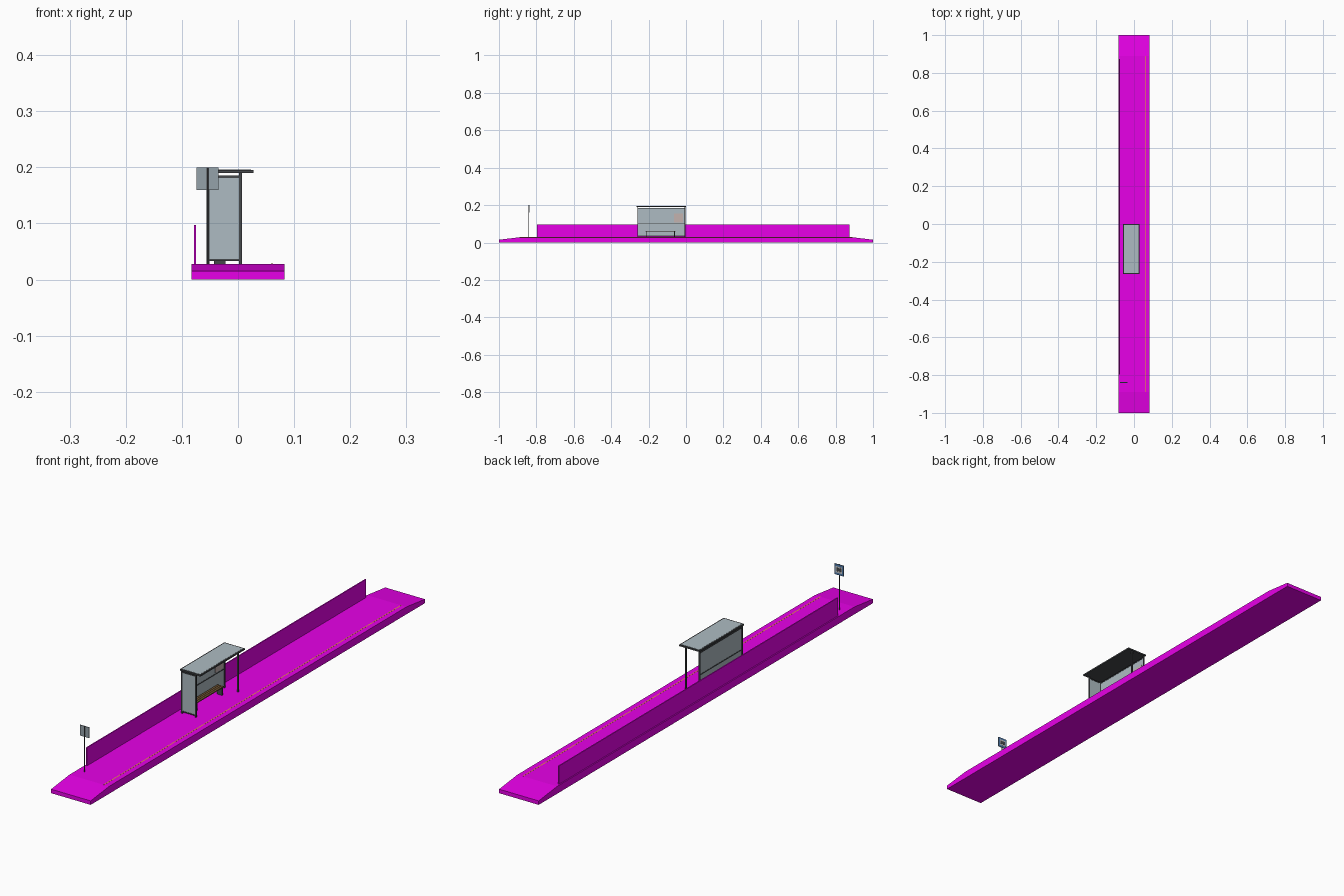
import bpy, bmesh

if "Cube" in bpy.data.objects:
    bpy.data.objects.remove(bpy.data.objects["Cube"])


def mat(name, r, g, b):
    m = bpy.data.materials.new(name)
    m.diffuse_color = (r, g, b, 1)
    m.use_nodes = True
    m.node_tree.nodes["Principled BSDF"].inputs["Base Color"].default_value = m.diffuse_color
    return m


MAGENTA = mat("magenta", 0.8, 0.0, 0.8)
YELLOW = mat("yellow", 0.8, 0.45, 0.02)
DARK = mat("dark_metal", 0.06, 0.065, 0.07)
GLASS = mat("pale_glass", 0.42, 0.5, 0.54)
WOOD = mat("wood", 0.2, 0.11, 0.04)
BLUE = mat("blue", 0.08, 0.2, 0.42)
WHITE = mat("white", 0.75, 0.75, 0.75)
PAPER = mat("paper", 0.55, 0.45, 0.43)
GREY = mat("sign_grey", 0.3, 0.36, 0.4)


def finish(name, bm, material):
    bmesh.ops.recalc_face_normals(bm, faces=bm.faces)
    me = bpy.data.meshes.new(name)
    bm.to_mesh(me)
    bm.free()
    ob = bpy.data.objects.new(name, me)
    bpy.context.collection.objects.link(ob)
    me.materials.append(material)
    return ob


def box(name, x, y, z, material):
    """Box from (min, max) ranges on each axis."""
    bm = bmesh.new()
    bmesh.ops.create_cube(bm, size=1)
    for v in bm.verts:
        v.co = [r[0] if c < 0 else r[1] for c, r in zip(v.co, (x, y, z))]
    return finish(name, bm, material)


def extrude_x(name, profile, x0, x1, material):
    """Extrude a (y, z) outline along x."""
    bm = bmesh.new()
    f = bm.faces.new([bm.verts.new((x0, y, z)) for y, z in profile])
    ext = bmesh.ops.extrude_face_region(bm, geom=[f])["geom"]
    bmesh.ops.translate(bm, vec=(x1 - x0, 0, 0),
                        verts=[g for g in ext if isinstance(g, bmesh.types.BMVert)])
    return finish(name, bm, material)


TOP = 0.028

# Platform with ramped ends
extrude_x("platform", [(-1, 0), (1, 0), (1, 0.015), (0.89, TOP), (-0.89, TOP), (-1, 0.015)],
          -0.083, 0.083, MAGENTA)
# Yellow edge line
box("safety_line", (0.059, 0.062), (-0.89, 0.89), (TOP - 0.001, TOP + 0.0003), YELLOW)
# Rear wall
box("rear_wall", (-0.0785, -0.0745), (-0.797, 0.873), (TOP - 0.001, 0.097), MAGENTA)

# Shelter posts
Y0, Y1 = -0.258, -0.006
XB, XF = -0.053, 0.0045
for side, y in (("near", Y0), ("far", Y1)):
    for place, x in (("rear", XB), ("front", XF)):
        box(f"{side}_{place}_post", (x - 0.0025, x + 0.0025), (y - 0.0025, y + 0.0025),
            (TOP - 0.001, 0.191), DARK)

# Rear glass with rails
box("rear_glass", (XB - 0.001, XB + 0.001), (Y0, Y1), (0.036, 0.183), GLASS)
for name, z in (("bottom", 0.035), ("middle", 0.1), ("top", 0.183)):
    box(f"rear_{name}_rail", (XB - 0.002, XB + 0.002), (Y0, Y1), (z - 0.002, z + 0.002), DARK)

# Near end glass with rails (far end is open)
box("end_glass", (XB, XF), (Y0 - 0.001, Y0 + 0.001), (0.036, 0.183), GLASS)
for name, z in (("bottom", 0.035), ("top", 0.183)):
    box(f"end_{name}_rail", (XB, XF), (Y0 - 0.002, Y0 + 0.002), (z - 0.002, z + 0.002), DARK)

# Timetable on the rear glass
box("timetable", (XB + 0.001, XB + 0.003), (-0.064, -0.016), (0.107, 0.155), PAPER)

# Roof slab with pale top panel
box("roof", (-0.058, 0.028), (-0.265, 0.001), (0.190, 0.1955), DARK)
box("roof_panel", (-0.053, 0.023), (-0.26, -0.004), (0.195, 0.196), GLASS)

# Bench
for i in range(3):
    x = -0.045 + i * 0.009
    box(f"bench_slat_{i + 1}", (x, x + 0.0075), (-0.216, -0.057), (0.058, 0.062), WOOD)
for i, y in enumerate((-0.212, -0.061)):
    box(f"bench_leg_{i + 1}", (-0.043, -0.022), (y - 0.002, y + 0.002), (TOP - 0.001, 0.058), DARK)

# Stop sign pole and panel, picture on the +y face
bm = bmesh.new()
bmesh.ops.create_cone(bm, cap_ends=True, segments=8, radius1=0.002, radius2=0.002, depth=0.173)
bmesh.ops.translate(bm, vec=(-0.0545, -0.841, TOP + 0.0855), verts=bm.verts)
finish("sign_pole", bm, DARK)
box("sign_back", (-0.074, -0.035), (-0.8405, -0.838), (0.16, 0.2), GREY)
box("sign_face", (-0.074, -0.035), (-0.838, -0.8375), (0.16, 0.2), BLUE)
box("sign_square", (-0.068, -0.041), (-0.8377, -0.837), (0.168, 0.192), WHITE)
box("sign_bus_body", (-0.065, -0.044), (-0.8373, -0.8366), (0.175, 0.187), DARK)
for i, x in enumerate((-0.062, -0.051)):
    box(f"sign_bus_wheel_{i + 1}", (x, x + 0.004), (-0.8373, -0.8366), (0.172, 0.175), DARK)
